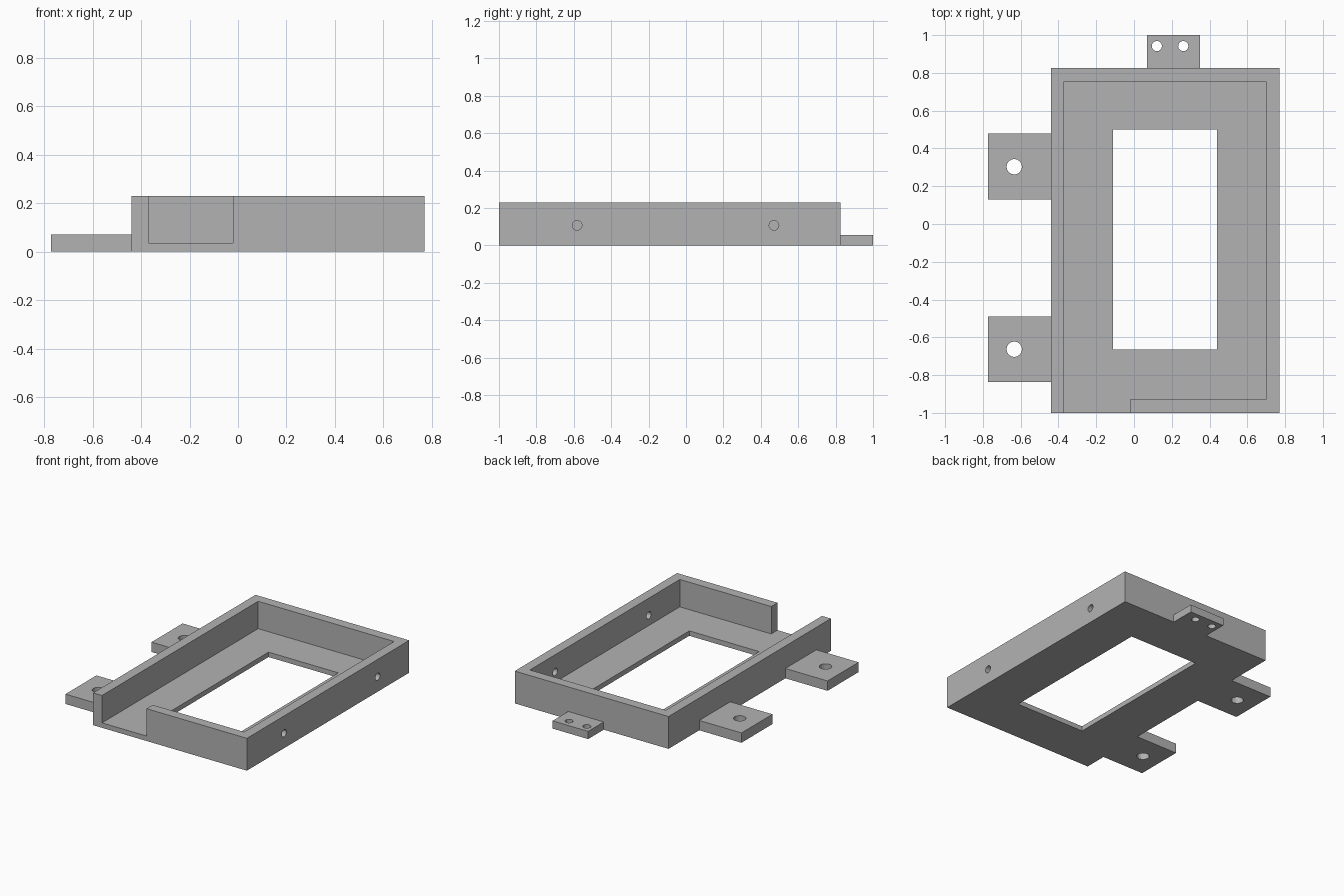
import bpy
import bmesh
from math import pi
from mathutils import Matrix, Vector

default = bpy.data.objects.get("Cube")
if default:
    bpy.data.objects.remove(default, do_unlink=True)

grey = bpy.data.materials.new("matte grey")
grey.use_nodes = True
colour = (0.45, 0.45, 0.45, 1)
grey.diffuse_color = colour
grey.node_tree.nodes["Principled BSDF"].inputs["Base Color"].default_value = colour


def make_object(name, bm):
    mesh = bpy.data.meshes.new(name)
    bm.to_mesh(mesh)
    bm.free()
    mesh.materials.append(grey)
    obj = bpy.data.objects.new(name, mesh)
    bpy.context.collection.objects.link(obj)
    return obj


def box(name, x, y, z):
    """Box from its (low, high) range on each axis."""
    bm = bmesh.new()
    size = Vector((x[1] - x[0], y[1] - y[0], z[1] - z[0]))
    centre = Vector((sum(x), sum(y), sum(z))) / 2
    bmesh.ops.create_cube(bm, size=1, matrix=Matrix.LocRotScale(centre, None, size))
    return make_object(name, bm)


def drill(name, centre, radius, axis="Z"):
    """Round cutter along the given axis."""
    bm = bmesh.new()
    turn = Matrix.Rotation(pi / 2, 4, "Y") if axis == "X" else Matrix.Identity(4)
    bmesh.ops.create_cone(bm, cap_ends=True, segments=16, radius1=radius, radius2=radius,
                          depth=0.3, matrix=Matrix.Translation(centre) @ turn)
    return make_object(name, bm)


def combine(target, tool, operation):
    """Boolean the tool into the target, bake the result and discard the tool."""
    tool.hide_render = True
    mod = target.modifiers.new(operation, "BOOLEAN")
    mod.operation = operation
    mod.solver = "EXACT"
    mod.object = tool
    bpy.context.view_layer.update()
    graph = bpy.context.evaluated_depsgraph_get()
    baked = bpy.data.meshes.new_from_object(target.evaluated_get(graph))
    target.modifiers.clear()
    target.data = baked
    bpy.data.objects.remove(tool, do_unlink=True)


# Outer block of the tray
LEFT, RIGHT, FRONT, BACK, HEIGHT = -0.44, 0.77, -1.0, 0.825, 0.23
WALL, FLOOR = 0.07, 0.035
frame = box("mounting_frame", (LEFT, RIGHT), (FRONT, BACK), (0, HEIGHT))

# Mounting tabs, sunk slightly into the walls
for y in (0.305, -0.663):
    combine(frame, box("side_tab", (-0.772, LEFT + 0.03), (y - 0.174, y + 0.174), (0, 0.07)), "UNION")
combine(frame, box("back_tab", (0.07, 0.35), (BACK - 0.03, 1.0), (0, 0.055)), "UNION")

# Tray recess, front opening and floor window
inner = (LEFT + WALL, RIGHT - WALL)
combine(frame, box("recess", inner, (FRONT + WALL, BACK - WALL), (FLOOR, 0.4)), "DIFFERENCE")
combine(frame, box("front_gap", (inner[0], -0.02), (FRONT - 0.1, FRONT + 0.2), (FLOOR, 0.4)), "DIFFERENCE")
combine(frame, box("window", (-0.11, 0.44), (-0.665, 0.5), (-0.1, 0.2)), "DIFFERENCE")

# Screw holes in the tabs and the right wall
for y in (0.303, -0.663):
    combine(frame, drill("side_tab_hole", (-0.634, y, 0), 0.041), "DIFFERENCE")
for x in (0.121, 0.261):
    combine(frame, drill("back_tab_hole", (x, 0.942, 0), 0.027), "DIFFERENCE")
for y in (-0.582, 0.47):
    combine(frame, drill("wall_hole", (RIGHT, y, 0.107), 0.026, "X"), "DIFFERENCE")
